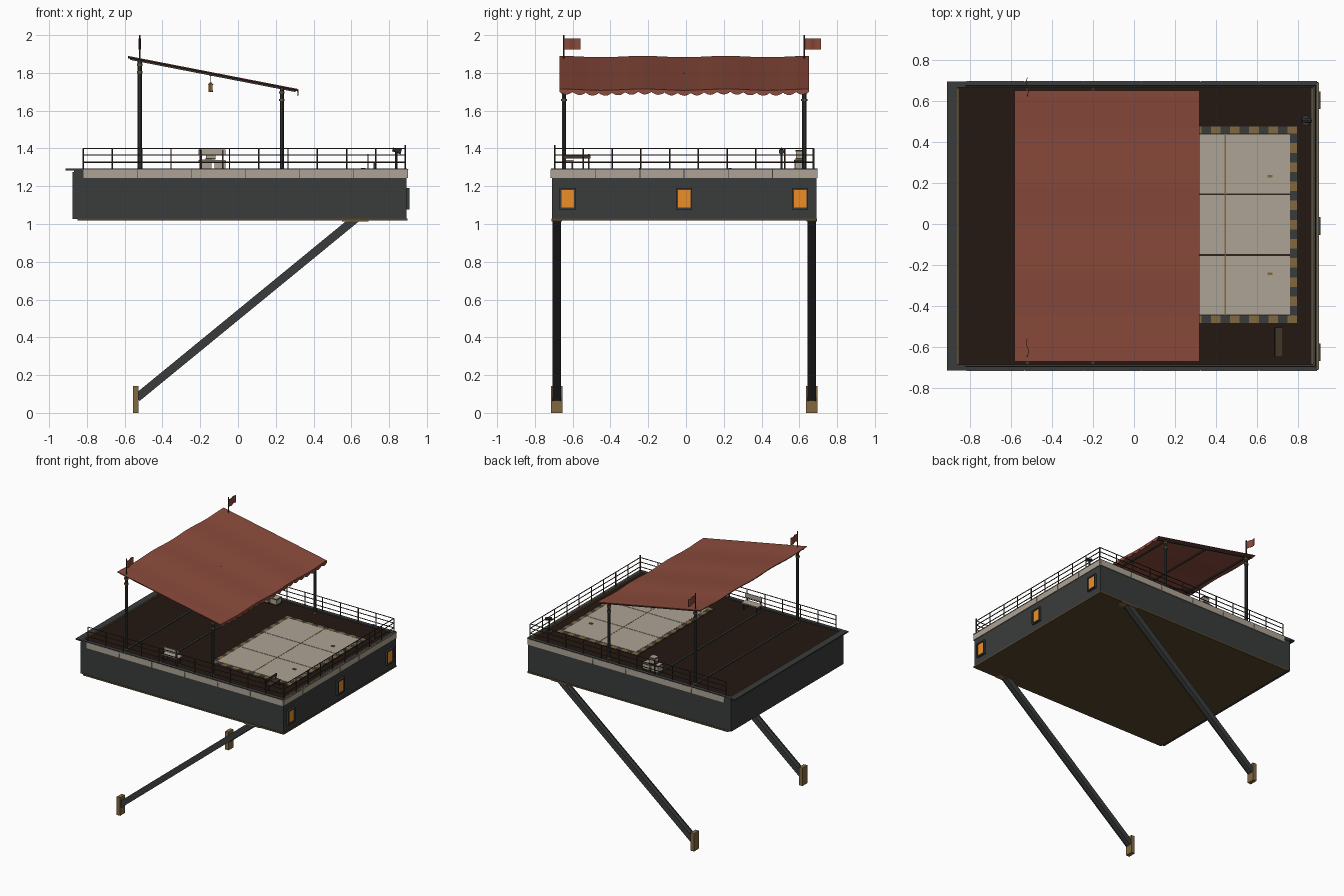
import bpy, bmesh, math
from mathutils import Vector, Matrix

if "Cube" in bpy.data.objects:
    bpy.data.objects.remove(bpy.data.objects["Cube"])

C = -0.01          # y centre line of the platform (flags reach further back)
DECK = 1.283
SIDES = (-1, 1)


def mat(name, r, g, b):
    m = bpy.data.materials.new(name)
    m.diffuse_color = (r, g, b, 1)
    m.use_nodes = True
    m.node_tree.nodes["Principled BSDF"].inputs["Base Color"].default_value = m.diffuse_color
    return m


STEEL = mat("dark_steel", 0.042, 0.044, 0.044)
WOOD = mat("dark_wood", 0.018, 0.009, 0.006)
CREAM = mat("cream_panel", 0.42, 0.37, 0.30)
BRASS = mat("brass", 0.22, 0.14, 0.05)
UNDER = mat("underside_brown", 0.09, 0.06, 0.025)
RED = mat("red_cloth", 0.26, 0.07, 0.045)
GLOW = mat("orange_glass", 0.85, 0.27, 0.02)
RAIL = mat("rail_brown", 0.05, 0.035, 0.022)


class Part:
    """Collects boxes, rods and sheets into one named object."""

    def __init__(self, name, material):
        self.name, self.mat, self.bm = name, material, bmesh.new()

    def box(self, x0, x1, y0, y1, z0, z1):
        m = Matrix.Translation(((x0 + x1) / 2, (y0 + y1) / 2, (z0 + z1) / 2))
        m = m @ Matrix.Diagonal((x1 - x0, y1 - y0, z1 - z0, 1))
        bmesh.ops.create_cube(self.bm, size=1, matrix=m)
        return self

    def rod(self, p, q, r, sides=8, r2=None):
        p, q = Vector(p), Vector(q)
        m = Matrix.Translation((p + q) / 2) @ (q - p).to_track_quat('Z', 'Y').to_matrix().to_4x4()
        bmesh.ops.create_cone(self.bm, cap_ends=True, segments=sides, radius1=r,
                              radius2=r if r2 is None else r2, depth=(q - p).length, matrix=m)
        return self

    def beam(self, p, q, w, t, dy=0):
        # rectangular beam in the xz plane, w wide in y, t thick
        p, q = Vector(p), Vector(q)
        d = q - p
        m = Matrix.Translation((p + q) / 2 + Vector((0, dy, 0)))
        m = m @ Matrix.Rotation(-math.atan2(d.z, d.x), 4, 'Y') @ Matrix.Diagonal((d.length, w, t, 1))
        bmesh.ops.create_cube(self.bm, size=1, matrix=m)
        return self

    def sheet(self, nu, nv, f):
        g = [[self.bm.verts.new(f(i / nu, j / nv)) for j in range(nv + 1)] for i in range(nu + 1)]
        for i in range(nu):
            for j in range(nv):
                self.bm.faces.new((g[i][j], g[i + 1][j], g[i + 1][j + 1], g[i][j + 1]))
        return self

    def done(self, thick=0):
        me = bpy.data.meshes.new(self.name)
        bmesh.ops.recalc_face_normals(self.bm, faces=self.bm.faces)
        self.bm.to_mesh(me)
        self.bm.free()
        me.materials.append(self.mat)
        ob = bpy.data.objects.new(self.name, me)
        bpy.context.collection.objects.link(ob)
        if thick:
            s = ob.modifiers.new("thickness", 'SOLIDIFY')
            s.thickness, s.offset = thick, 0
        return ob


# hull, underside, deck, rim
Part("hull", STEEL).box(-0.876, 0.892, C - 0.70, C + 0.70, 1.027, 1.275).done()
Part("underside", UNDER).box(-0.85, 0.897, C - 0.703, C + 0.703, 1.018, 1.03).done()
Part("deck", WOOD).box(-0.868, 0.88, C - 0.685, C + 0.685, 1.27, DECK).done()
rim = Part("deck_rim", STEEL).box(-0.913, -0.862, C - 0.705, C + 0.705, 1.283, 1.293)
rim.box(0.872, 0.894, C - 0.70, C + 0.70, 1.27, 1.293)
for s in SIDES:
    y0, y1 = sorted((C + s * 0.676, C + s * 0.705))
    rim.box(-0.868, 0.894, y0, y1, 1.27, 1.293)
rim.done()
trim = Part("inner_trim", BRASS).box(-0.863, -0.857, C - 0.672, C + 0.672, 1.28, 1.29)
trim.box(0.866, 0.872, C - 0.672, C + 0.672, 1.28, 1.29).box(0.894, 0.902, C - 0.70, C + 0.70, 1.288, 1.292)
trim.done()
bars = Part("deck_bars", STEEL)
for x in (-0.52, -0.2):
    bars.box(x - 0.008, x + 0.008, C - 0.672, C + 0.672, 1.28, 1.289)
bars.done()

# cream fascia panels on three sides
band = Part("fascia_panels", CREAM)
for i in range(6):
    x = -0.82 + i * 0.286
    for s in SIDES:
        y0, y1 = sorted((C + s * 0.695, C + s * 0.7065))
        band.box(x + 0.002, x + 0.284, y0, y1, 1.243, 1.288)
    y = C - 0.702 + i * 0.234
    band.box(0.888, 0.899, y + 0.002, y + 0.232, 1.243, 1.288)
band.done()

# portholes on the right end
frame, pane = Part("window_frames", STEEL), Part("window_panes", GLOW)
for y in (C - 0.616, C, C + 0.614):
    for s in SIDES:
        a, b = sorted((y + s * 0.033, y + s * 0.043))
        frame.box(0.885, 0.909, a, b, 1.078, 1.19)
        a, b = sorted((1.134 + s * 0.046, 1.134 + s * 0.056))
        frame.box(0.885, 0.909, y - 0.034, y + 0.034, a, b)
    pane.box(0.885, 0.902, y - 0.034, y + 0.034, 1.087, 1.181)
frame.done()
pane.done()

# diagonal struts with wall plates and top shoes
strut, plate = Part("struts", STEEL), Part("strut_plates", BRASS)
for s in SIDES:
    y = C + s * 0.675
    p, q = (-0.535, y, 0.08), (0.625, y, 1.03)
    strut.beam(p, q, 0.038, 0.034)
    for d in SIDES:
        strut.beam(p, q, 0.007, 0.044, d * 0.0185)
    plate.box(-0.556, -0.526, y - 0.03, y + 0.03, 0, 0.142)
    plate.box(0.55, 0.69, y - 0.028, y + 0.028, 1.014, 1.022)
strut.done()
plate.done()

# railing on front, back and right end
rail = Part("railing", RAIL)
yr, xr = 0.685, 0.885
for i in range(12):
    for s in SIDES:
        x = -0.82 + i * 0.155
        rail.rod((x, C + s * yr, 1.28), (x, C + s * yr, 1.40), 0.004, 6)
for i in range(1, 9):
    y = C - yr + i * 2 * yr / 9
    rail.rod((xr, y, 1.28), (xr, y, 1.40), 0.004, 6)
for z in (1.40, 1.365, 1.327):
    for s in SIDES:
        rail.rod((-0.82, C + s * yr, z), (xr, C + s * yr, z), 0.0035, 6)
    rail.rod((xr, C - yr, z), (xr, C + yr, z), 0.0035, 6)
rail.rod((xr, C - yr, 1.28), (xr, C - yr, 1.418), 0.005, 6)
rail.done()

# landing mat: six cream panels, centre stripe, hazard border
pad = Part("mat_panels", CREAM)
for a, b in ((0.13, 0.442), (0.448, 0.76)):
    for i in range(3):
        y = -0.447 + i * 0.296
        pad.box(a, b, y + 0.002, y + 0.294, 1.28, 1.291)
pad.done()
Part("mat_stripe", BRASS).box(0.441, 0.449, -0.447, 0.441, 1.28, 1.292).done()
haz = (Part("hazard_light", BRASS), Part("hazard_dark", STEEL))
for i in range(15):
    x = 0.095 + i * 0.0467
    for y in (-0.482, 0.441):
        haz[i % 2].box(x, x + 0.0467, y, y + 0.035, 1.28, 1.29)
for i in range(19):
    y = -0.447 + i * 0.888 / 19
    for x in (0.095, 0.76):
        haz[(i + 1) % 2].box(x, x + 0.035, y, y + 0.888 / 19, 1.28, 1.29)
for y in (0.233, -0.243):
    haz[0].box(0.652, 0.676, y - 0.007, y + 0.007, 1.285, 1.297)
for h in haz:
    h.done()

# canopy posts with collars
post, collar = Part("canopy_posts", STEEL), Part("post_collars", BRASS)
SLOPE = (1.712 - 1.887) / 0.9


def roof_z(x):
    return 1.887 + (x + 0.583) * SLOPE


for x in (-0.52, 0.232):
    for s in SIDES:
        y = C + s * 0.636
        top = roof_z(x) - 0.008
        post.rod((x, y, DECK), (x, y, top), 0.0115, 10)
        for z in (DECK, top - 0.07, top - 0.03):
            collar.rod((x, y, z), (x, y, z + 0.012), 0.016, 10)
post.done()
collar.done()

# canopy frame: side rails, cross bars, centre rafter
fr = Part("canopy_frame", STEEL)
for y in (C - 0.636, C, C + 0.636):
    fr.beam((-0.57, y, roof_z(-0.57) - 0.011), (0.305, y, roof_z(0.305) - 0.011), 0.014, 0.01)
for x in (-0.52, -0.145, 0.232):
    fr.rod((x, C - 0.65, roof_z(x) - 0.013), (x, C + 0.65, roof_z(x) - 0.013), 0.007, 6)
fr.done()

# cloth roof with slight sag between rafters, scalloped valance on the low edge
def sag(v):
    return -0.007 * math.sin(math.pi * 3 * v) ** 2


def roof(u, v):
    x = -0.583 + 0.9 * u
    return (x, C - 0.66 + 1.322 * v, roof_z(x) + sag(v))


def valance(u, v):
    drop = 0.012 + 0.014 * abs(math.sin(math.pi * 19 * v))
    return (0.317 + 0.001 * u, C - 0.66 + 1.322 * v, 1.712 + sag(v) - u * drop)


Part("canopy_cloth", RED).sheet(6, 36, roof).done(0.006)
Part("canopy_valance", RED).sheet(1, 114, valance).done(0.004)

# flags
pole, flag = Part("flag_poles", RAIL), Part("flags", RED)
for s in SIDES:
    y = C + s * 0.636
    pole.rod((-0.52, y, 1.86), (-0.52, y, 2.0), 0.004, 6)
    flag.sheet(8, 2, lambda u, v: (-0.52 + 0.006 * math.sin(u * 6.3), y + 0.003 + 0.085 * u, 1.924 + 0.057 * v))
pole.done()
flag.done(0.003)

# hanging lantern
lx = -0.145
lan = Part("lantern", BRASS).rod((lx, C, 1.745), (lx, C, 1.80), 0.002, 6)
lan.rod((lx, C, 1.735), (lx, C, 1.75), 0.016, 8, 0.005).rod((lx, C, 1.70), (lx, C, 1.707), 0.012)
lan.done()
Part("lantern_glass", GLOW).rod((lx, C, 1.707), (lx, C, 1.735), 0.010).done()

# bench facing right end, and bench along the front rail
legs = Part("bench_legs", RAIL)
for y in (-0.64, -0.515):
    legs.box(0.686, 0.692, y - 0.004, y + 0.004, DECK, 1.37).box(0.718, 0.724, y - 0.004, y + 0.004, DECK, 1.325)
for x in (-0.195, -0.08):
    legs.box(x - 0.004, x + 0.004, -0.655, -0.648, DECK, 1.395).box(x - 0.004, x + 0.004, -0.605, -0.598, DECK, 1.33)
legs.box(0.684, 0.727, -0.65, -0.505, 1.322, 1.33).box(0.686, 0.692, -0.65, -0.505, 1.348, 1.368).done()
Part("bench_boards", CREAM).box(-0.21, -0.065, -0.655, -0.595, 1.33, 1.338).box(
    -0.21, -0.065, -0.648, -0.642, 1.362, 1.395).done()

# crates
crate, straps = Part("crates", CREAM), Part("crate_straps", RAIL)
for x, y, z, w, h in ((-0.17, 0.605, DECK, 0.062, 0.058), (-0.095, 0.605, DECK, 0.058, 0.052),
                      (-0.145, 0.607, DECK + 0.058, 0.05, 0.052)):
    crate.box(x - w / 2, x + w / 2, y - w / 2, y + w / 2, z, z + h)
    e = w / 2 + 0.002
    for t in (z + 0.001, z + h - 0.009):
        straps.box(x - e, x + e, y - e, y + e, t, t + 0.007)
crate.done()
straps.done()

# spyglass on a stand
spy = Part("spyglass", STEEL).rod((0.838, 0.505, DECK), (0.838, 0.505, 1.385), 0.006)
spy.rod((0.838, 0.505, DECK), (0.838, 0.505, 1.292), 0.024, 10)
spy.rod((0.818, 0.505, 1.395), (0.864, 0.505, 1.382), 0.010, 10, 0.014).done()
